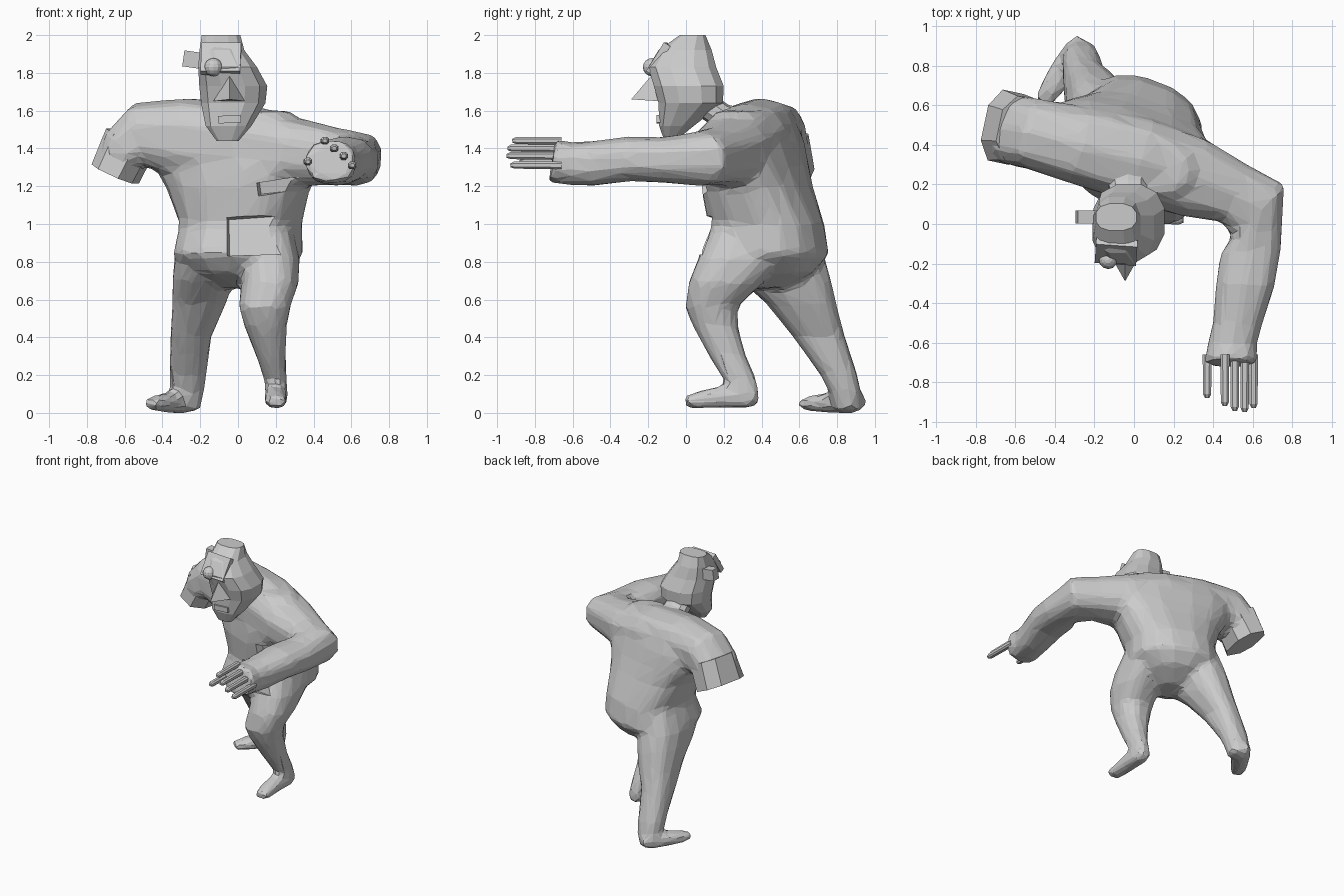
import bpy, bmesh
from math import cos, sin, pi, radians, copysign
from mathutils import Vector, Euler


def add(name, bm):
    bmesh.ops.recalc_face_normals(bm, faces=bm.faces)
    me = bpy.data.meshes.new(name)
    bm.to_mesh(me)
    bm.free()
    ob = bpy.data.objects.new(name, me)
    bpy.context.collection.objects.link(ob)
    return ob


def skin(name, rings, n=12, power=0.8):
    """Loft rings given as (centre, axis u, axis v) with rounded-box sections."""
    bm = bmesh.new()
    loops = []
    for c, u, v in rings:
        loop = []
        for i in range(n):
            t = 2 * pi * (i + 0.5) / n
            a = copysign(abs(cos(t)) ** power, cos(t))
            b = copysign(abs(sin(t)) ** power, sin(t))
            loop.append(bm.verts.new(Vector(c) + u * a + v * b))
        loops.append(loop)
    for p, q in zip(loops, loops[1:]):
        for i in range(n):
            j = (i + 1) % n
            bm.faces.new((p[i], p[j], q[j], q[i]))
    bm.faces.new(loops[0])
    bm.faces.new(loops[-1])
    return add(name, bm)


def stack(name, levels, yaw=0, n=12):
    """Horizontal rings: (z, x, y, half width, half depth)."""
    r = radians(yaw)
    u, v = Vector((cos(r), sin(r), 0)), Vector((-sin(r), cos(r), 0))
    return skin(name, [((x, y, z), u * a, v * b) for z, x, y, a, b in levels], n)


def limb(name, path, n=10):
    """Rings across a path: (x, y, z, side angle, half side, half height)."""
    pts = [Vector(p[:3]) for p in path]
    rings = []
    for i, p in enumerate(path):
        d = Vector((0, 0, 0))
        if i > 0:
            d += (pts[i] - pts[i - 1]).normalized()
        if i < len(pts) - 1:
            d += (pts[i + 1] - pts[i]).normalized()
        h = Vector((cos(radians(p[3])), sin(radians(p[3])), 0))
        rings.append((pts[i], h * p[4], d.cross(h).normalized() * p[5]))
    return skin(name, rings, n)


def box(name, loc, size, rot=(0, 0, 0)):
    bm = bmesh.new()
    bmesh.ops.create_cube(bm, size=1)
    bmesh.ops.scale(bm, vec=size, verts=bm.verts)
    ob = add(name, bm)
    ob.location = loc
    ob.rotation_euler = Euler([radians(a) for a in rot])
    return ob


def fuse(name, parts):
    """Melt overlapping parts into one faceted skin."""
    bm = bmesh.new()
    for p in parts:
        bm.from_mesh(p.data)
        bpy.data.objects.remove(p)
    ob = add(name, bm)
    mod = ob.modifiers.new("melt", "REMESH")
    mod.mode = "VOXEL"
    mod.voxel_size = 0.018
    mod = ob.modifiers.new("soften", "SMOOTH")
    mod.factor = 0.5
    mod.iterations = 14
    mod = ob.modifiers.new("facet", "DECIMATE")
    mod.ratio = 0.045
    return ob


# Torso, narrowing into the crotch
torso = stack("torso", [
    (0.66, 0, 0.41, 0.09, 0.10), (0.74, 0, 0.41, 0.22, 0.26), (0.84, 0, 0.41, 0.335, 0.34),
    (1.00, 0.015, 0.425, 0.32, 0.295), (1.20, 0, 0.375, 0.39, 0.265),
    (1.32, 0, 0.355, 0.47, 0.24), (1.44, -0.01, 0.345, 0.50, 0.215),
    (1.60, -0.07, 0.36, 0.36, 0.15)], yaw=-20, n=16)

# Upper arm, shoulders and the reaching arm as one bent limb
arms = limb("shoulders_and_arms", [
    (-0.62, 0.48, 1.33, 75, 0.18, 0.12), (-0.585, 0.47, 1.40, 75, 0.185, 0.14),
    (-0.50, 0.455, 1.465, 74, 0.185, 0.185), (-0.28, 0.40, 1.45, 72, 0.205, 0.22),
    (0.02, 0.325, 1.42, 72, 0.225, 0.22), (0.30, 0.235, 1.38, 72, 0.21, 0.185),
    (0.50, 0.16, 1.36, 68, 0.165, 0.155), (0.63, 0.07, 1.345, 45, 0.19, 0.145),
    (0.59, -0.14, 1.34, 5, 0.16, 0.122), (0.565, -0.30, 1.345, 0, 0.155, 0.12),
    (0.525, -0.50, 1.32, 0, 0.13, 0.12), (0.495, -0.62, 1.32, 0, 0.13, 0.115),
    (0.49, -0.71, 1.335, 0, 0.14, 0.12)])

# Legs: rear one stretched back, front one bent at the knee
rear_leg = stack("rear_leg", [
    (1.00, -0.14, 0.46, 0.14, 0.22), (0.82, -0.175, 0.47, 0.165, 0.27),
    (0.70, -0.185, 0.53, 0.165, 0.245), (0.58, -0.205, 0.61, 0.145, 0.19),
    (0.40, -0.25, 0.705, 0.11, 0.14), (0.20, -0.265, 0.81, 0.10, 0.10),
    (0.10, -0.27, 0.845, 0.09, 0.085), (0.01, -0.27, 0.855, 0.07, 0.07)])
front_leg = stack("front_leg", [
    (0.98, 0.15, 0.36, 0.14, 0.22), (0.82, 0.165, 0.31, 0.165, 0.25),
    (0.69, 0.17, 0.21, 0.155, 0.20),
    (0.56, 0.14, 0.135, 0.14, 0.142), (0.46, 0.145, 0.155, 0.115, 0.122),
    (0.30, 0.175, 0.22, 0.08, 0.10), (0.17, 0.20, 0.29, 0.06, 0.088),
    (0.06, 0.205, 0.31, 0.055, 0.065)])
rear_foot = limb("rear_foot", [
    (-0.25, 0.93, 0.06, -35, 0.05, 0.045), (-0.29, 0.87, 0.06, -35, 0.075, 0.065),
    (-0.37, 0.76, 0.055, -35, 0.07, 0.055), (-0.43, 0.67, 0.05, -35, 0.06, 0.045),
    (-0.465, 0.61, 0.05, -35, 0.045, 0.03)])
front_foot = limb("front_foot", [
    (0.205, 0.385, 0.10, 0, 0.045, 0.055), (0.205, 0.32, 0.09, 0, 0.062, 0.07),
    (0.20, 0.18, 0.085, 0, 0.062, 0.06), (0.20, 0.05, 0.065, 0, 0.06, 0.045),
    (0.20, -0.01, 0.06, 0, 0.055, 0.03)])
body = fuse("body", [torso, arms, rear_leg, front_leg, rear_foot, front_foot])

# Recessed belly hatch and chest slot
for name, loc, size, rot in (
        ("hatch_cutter", (0.08, 0.00, 0.96), (0.32, 0.28, 0.21), (-12, -4, -12)),
        ("slot_cutter", (0.19, -0.02, 1.18), (0.22, 0.28, 0.07), (10, -6, -15))):
    cutter = box(name, loc, size, rot)
    cutter.hide_render = True
    cutter.hide_viewport = True
    mod = body.modifiers.new(name, "BOOLEAN")
    mod.operation = "DIFFERENCE"
    mod.object = cutter

# Hard-edged sleeve where the arm is cut off
limb("arm_stump", [
    (-0.65, 0.49, 1.265, 78, 0.195, 0.128), (-0.565, 0.475, 1.45, 78, 0.175, 0.14)], n=8)

# Fingers and thumb
tips = [(0.46, 1.44, -0.92), (0.51, 1.40, -0.945), (0.56, 1.36, -0.95), (0.605, 1.31, -0.93),
        (0.37, 1.33, -0.88)]
for i, (x, z, y) in enumerate(tips):
    limb("thumb" if i == 4 else f"finger_{i + 1}",
         [(x, -0.66, z, 0, 0.024, 0.022), (x, y + 0.02, z + 0.002, 0, 0.022, 0.02),
          (x, y, z, 0, 0.012, 0.01)], n=8)

# Neck and tapered head, sunken on one side
limb("neck", [(-0.03, 0.34, 1.50, 0, 0.13, 0.10), (-0.03, 0.19, 1.57, 0, 0.10, 0.07),
              (-0.03, 0.06, 1.66, 0, 0.09, 0.07)])
stack("head", [
    (1.44, -0.055, -0.085, 0.06, 0.03), (1.52, -0.05, -0.05, 0.125, 0.095),
    (1.64, -0.025, 0.025, 0.175, 0.175), (1.73, -0.025, 0.015, 0.185, 0.19),
    (1.83, -0.055, -0.02, 0.16, 0.185), (1.92, -0.085, -0.005, 0.122, 0.145),
    (2.00, -0.09, 0.035, 0.105, 0.07)], n=12)

# Nose, mouth and metal side of the face
bm = bmesh.new()
root, left, right, tip = [bm.verts.new(p) for p in (
    (-0.045, -0.18, 1.79), (-0.13, -0.14, 1.65), (0.04, -0.14, 1.65), (-0.045, -0.29, 1.66))]
for f in ((root, left, tip), (root, tip, right), (left, right, tip), (root, right, left)):
    bm.faces.new(f)
add("nose", bm)
box("mouth", (-0.045, -0.135, 1.555), (0.12, 0.04, 0.04), (0, -3, 0))
box("brow_plate", (-0.09, -0.14, 1.875), (0.21, 0.04, 0.18), (-32, 0, -4))
box("side_tube", (-0.24, 0.035, 1.87), (0.10, 0.065, 0.085), (0, 8, 0))
bm = bmesh.new()
bmesh.ops.create_uvsphere(bm, u_segments=12, v_segments=8, radius=0.048)
eye = add("round_eye", bm)
eye.location = (-0.13, -0.18, 1.83)
